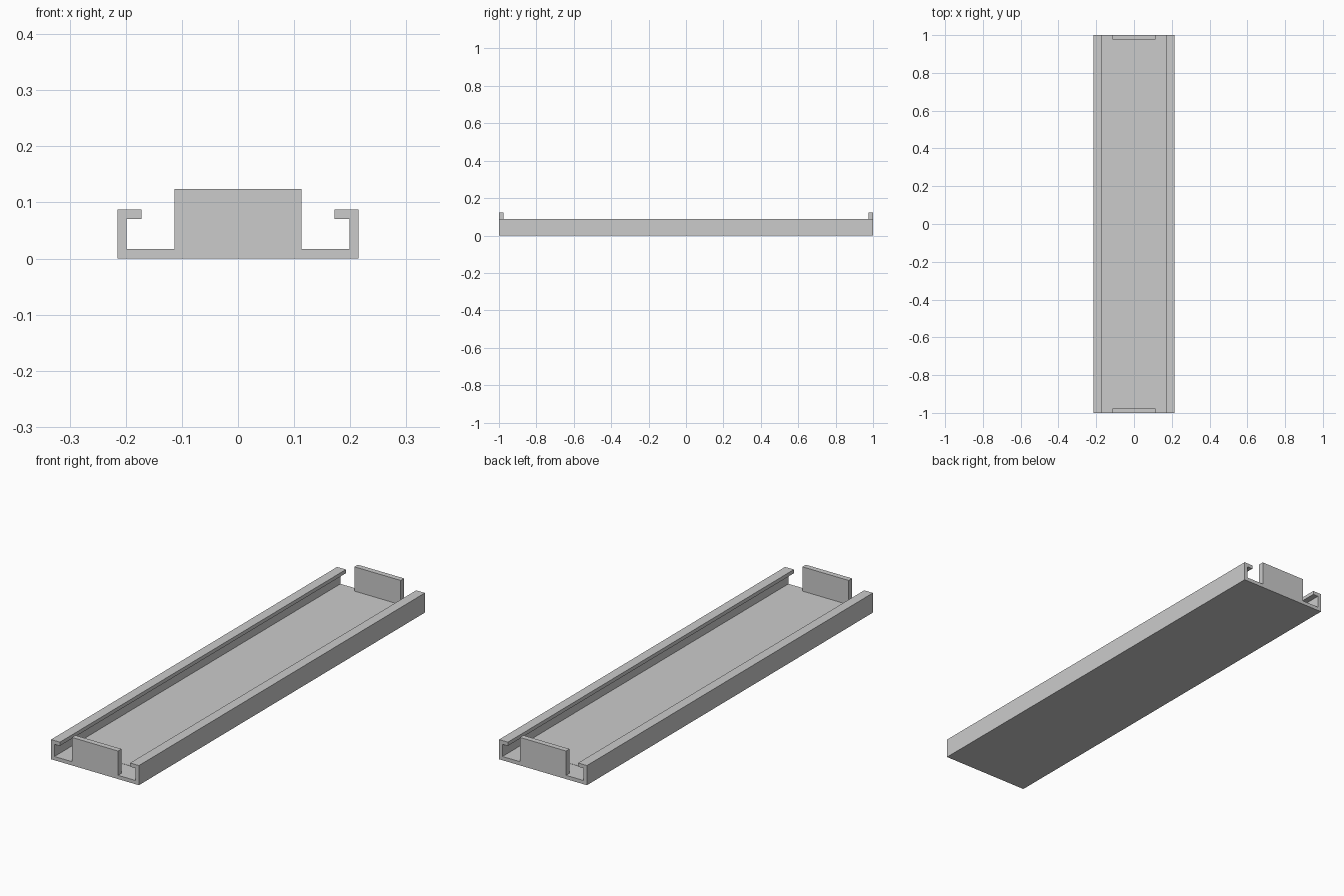
import bpy
import bmesh

if "Cube" in bpy.data.objects:
    bpy.data.objects.remove(bpy.data.objects["Cube"])

HALF_LEN = 1.0
T = 0.0165           # sheet thickness
W, H = 0.215, 0.087  # channel half width and height
LIP = 0.172          # inner edge of the lips
TAB_T = 0.024        # end stop thickness


def add_mesh(name, bm):
    bmesh.ops.recalc_face_normals(bm, faces=bm.faces[:])
    mesh = bpy.data.meshes.new(name)
    bm.to_mesh(mesh)
    bm.free()
    obj = bpy.data.objects.new(name, mesh)
    bpy.context.collection.objects.link(obj)
    return obj


def box(name, x0, x1, y0, y1, z0, z1):
    bm = bmesh.new()
    bmesh.ops.create_cube(bm, size=1)
    bmesh.ops.scale(bm, vec=(x1 - x0, y1 - y0, z1 - z0), verts=bm.verts)
    bmesh.ops.translate(bm, vec=((x0 + x1) / 2, (y0 + y1) / 2, (z0 + z1) / 2), verts=bm.verts)
    return add_mesh(name, bm)


# Channel: mirrored C profile extruded along y
half = [(W, 0), (W, H), (LIP, H), (LIP, H - T), (W - T, H - T), (W - T, T)]
profile = half + [(-x, z) for x, z in reversed(half)]
bm = bmesh.new()
face = bm.faces.new([bm.verts.new((x, -HALF_LEN, z)) for x, z in profile])
ext = bmesh.ops.extrude_face_region(bm, geom=[face], use_keep_orig=True)
moved = [g for g in ext["geom"] if isinstance(g, bmesh.types.BMVert)]
bmesh.ops.translate(bm, vec=(0, 2 * HALF_LEN, 0), verts=moved)
channel = add_mesh("channel", bm)

# End stops: one upright tab at each end, joined to the floor
for name, side in (("front_stop", -1), ("back_stop", 1)):
    y0, y1 = sorted((side * HALF_LEN, side * (HALF_LEN - TAB_T)))
    stop = box(name, -0.113, 0.113, y0, y1, T, 0.124)

# Thin strip lying on the channel floor
box("floor_strip", -0.098, 0.098, -0.9, 0.9, T, T + 0.001)
